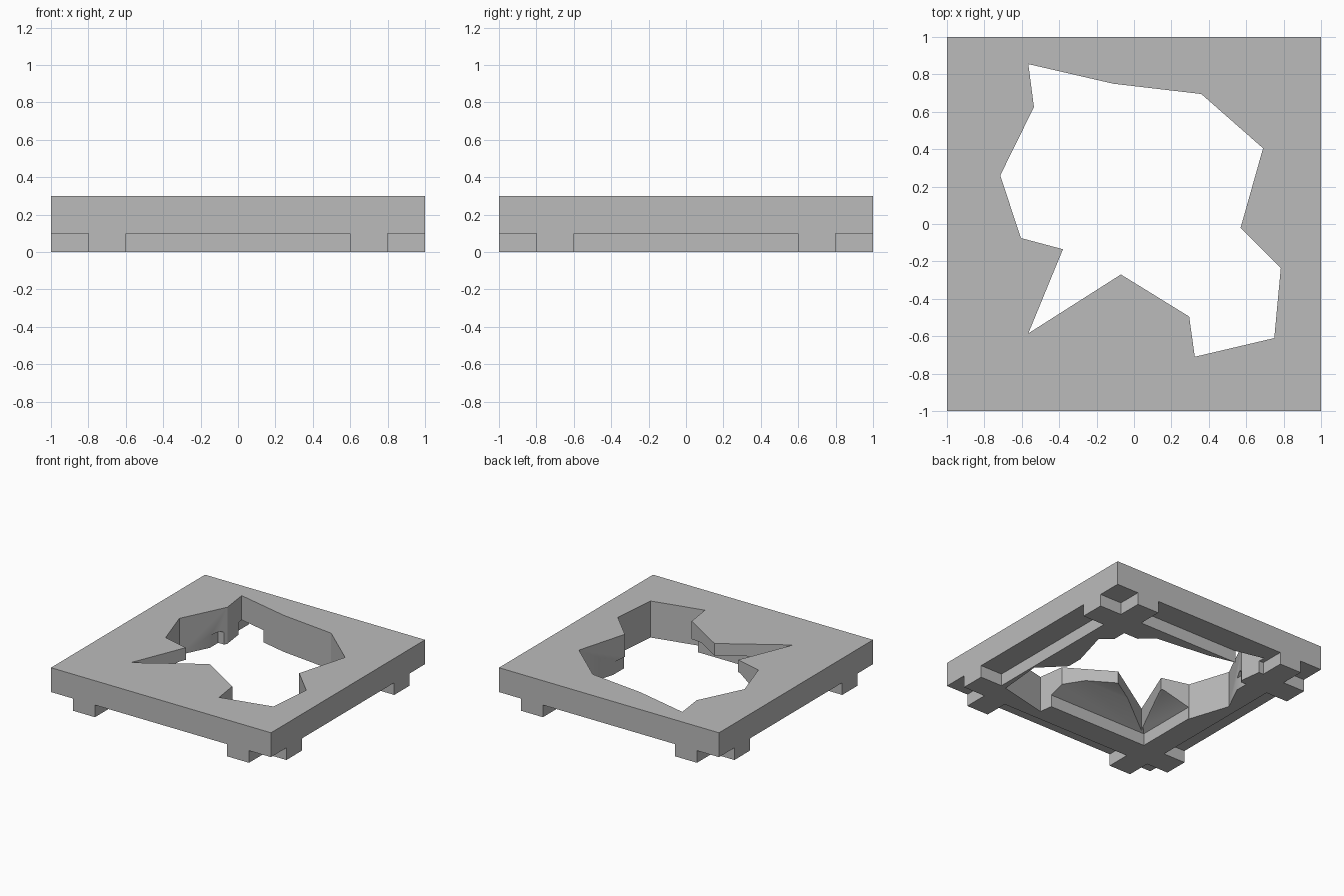
import bpy, bmesh, math

cube = bpy.data.objects.get("Cube")
if cube:
    bpy.data.objects.remove(cube, do_unlink=True)


def loft(name, rings):
    """Closed solid through rings of points, listed bottom to top, anticlockwise."""
    bm = bmesh.new()
    loops = [[bm.verts.new((x, y, z)) for x, y in pts] for pts, z in rings]
    bm.faces.new(list(reversed(loops[0])))
    bm.faces.new(loops[-1])
    for low, high in zip(loops, loops[1:]):
        n = len(low)
        for i in range(n):
            j = (i + 1) % n
            bm.faces.new((low[i], low[j], high[j], high[i]))
    bmesh.ops.recalc_face_normals(bm, faces=bm.faces)
    mesh = bpy.data.meshes.new(name)
    bm.to_mesh(mesh)
    bm.free()
    obj = bpy.data.objects.new(name, mesh)
    bpy.context.collection.objects.link(obj)
    return obj


def rect(cx, cy, hx, hy):
    return [(cx - hx, cy - hy), (cx + hx, cy - hy), (cx + hx, cy + hy), (cx - hx, cy + hy)]


def cut(target, cutter):
    cutter.hide_render = True
    mod = target.modifiers.new("cut", 'BOOLEAN')
    mod.operation = 'DIFFERENCE'
    mod.solver = 'EXACT'
    mod.object = cutter
    bpy.context.view_layer.objects.active = target
    bpy.ops.object.modifier_apply(modifier=mod.name)
    bpy.data.objects.remove(cutter, do_unlink=True)


# Solid slab
tile = loft("broken_floor_tile", [(rect(0, 0, 1, 1), 0), (rect(0, 0, 1, 1), 0.3)])

# Pockets outside the crossed bars: corners and edge strips
for s in (-1, 1):
    pockets = [rect(s, t, 0.2, 0.2) for t in (-1, 1)]
    pockets += [rect(0, s, 0.6, 0.2), rect(s, 0, 0.2, 0.6)]
    for p in pockets:
        cut(tile, loft("pocket_cutter", [(p, -0.1), (p, 0.1)]))

# Central recess with sloping sides
wide, narrow = rect(0, 0, 0.6, 0.6), rect(0, 0, 0.4, 0.4)
cut(tile, loft("recess_cutter", [(wide, -0.1), (wide, 0.1), (narrow, 0.2)]))

# Jagged hole through slab and bars
hole = [(-0.565, 0.855), (-0.535, 0.625), (-0.715, 0.26), (-0.605, -0.075),
        (-0.38, -0.135), (-0.565, -0.585), (-0.07, -0.27), (0.295, -0.495),
        (0.325, -0.71), (0.75, -0.61), (0.785, -0.235), (0.57, -0.02),
        (0.69, 0.405), (0.36, 0.695), (-0.11, 0.75)]
cut(tile, loft("hole_cutter", [(hole, -0.2), (hole, 0.5)]))

# Stone colour
stone = bpy.data.materials.new("grey_stone")
stone.use_nodes = True
colour = (0.5, 0.5, 0.5, 1)
stone.diffuse_color = colour
stone.node_tree.nodes["Principled BSDF"].inputs["Base Color"].default_value = colour
tile.data.materials.clear()
tile.data.materials.append(stone)

# Soft shading over the shallow recess slope, hard edges elsewhere
bpy.ops.object.select_all(action='DESELECT')
tile.select_set(True)
bpy.context.view_layer.objects.active = tile
bpy.ops.object.shade_smooth_by_angle(angle=math.radians(30))
